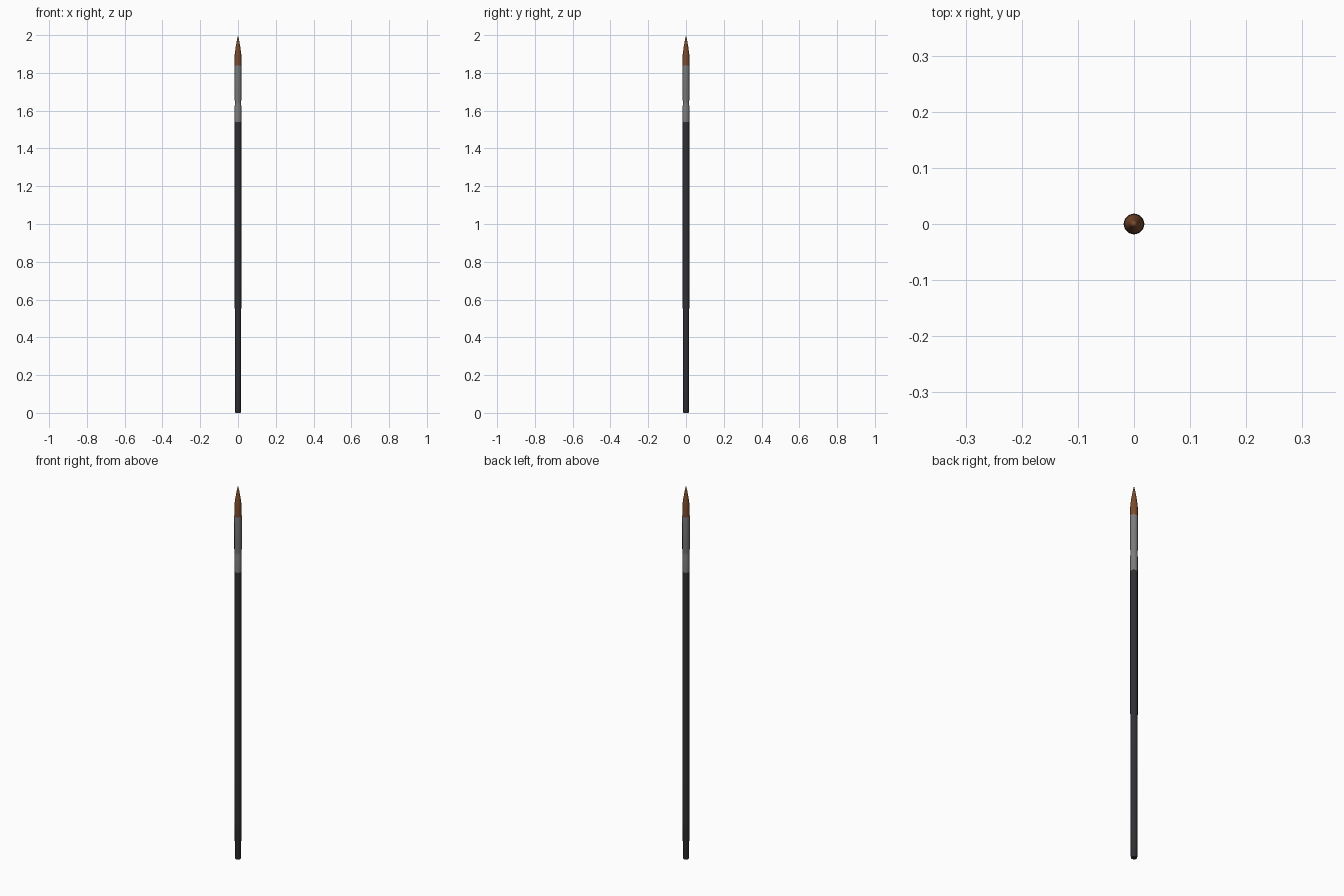
import bpy, bmesh, math

if "Cube" in bpy.data.objects:
    bpy.data.objects.remove(bpy.data.objects["Cube"])

SIDES = 12

def material(name, rgb):
    m = bpy.data.materials.new(name)
    m.diffuse_color = (*rgb, 1)
    m.use_nodes = True
    m.node_tree.nodes["Principled BSDF"].inputs["Base Color"].default_value = m.diffuse_color
    return m

def lathe(name, profile, mat=None):
    """Spin (radius, z) pairs round the z axis; radius 0 makes a point."""
    bm = bmesh.new()
    rings = []
    for r, z in profile:
        if r == 0:
            rings.append([bm.verts.new((0, 0, z))])
        else:
            rings.append([bm.verts.new((r * math.cos(2 * math.pi * i / SIDES),
                                        r * math.sin(2 * math.pi * i / SIDES), z))
                          for i in range(SIDES)])
    for a, b in zip(rings, rings[1:]):
        for i in range(SIDES):
            j = (i + 1) % SIDES
            if len(b) == 1:
                bm.faces.new((a[i], a[j], b[0]))
            else:
                bm.faces.new((a[i], a[j], b[j], b[i]))
    # close flat ends
    bm.faces.new(rings[0][::-1])
    if len(rings[-1]) > 1:
        bm.faces.new(rings[-1])
    bmesh.ops.recalc_face_normals(bm, faces=bm.faces)
    me = bpy.data.meshes.new(name)
    bm.to_mesh(me)
    bm.free()
    ob = bpy.data.objects.new(name, me)
    bpy.context.collection.objects.link(ob)
    if mat:
        me.materials.append(mat)
    bpy.context.view_layer.objects.active = ob
    ob.select_set(True)
    bpy.ops.object.shade_smooth_by_angle(angle=math.radians(35))
    ob.select_set(False)
    return ob

# long, slightly tapered dark handle with an eased butt end
lathe("handle", [(0.0135, 0), (0.0155, 0.006), (0.0165, 0.26),
                 (0.0178, 0.8), (0.0178, 1.545)],
      material("black_lacquer", (0.03, 0.03, 0.035)))

# metal ferrule with a crimped groove
lathe("ferrule", [(0.018, 1.54), (0.018, 1.622), (0.0163, 1.632),
                  (0.0163, 1.648), (0.0183, 1.658), (0.0187, 1.838)],
      material("metal", (0.2, 0.2, 0.2)))

# pointed bristle tuft
lathe("bristles", [(0.0175, 1.83), (0.0182, 1.87), (0.0175, 1.898),
                   (0.0125, 1.935), (0.0065, 1.97), (0, 2.0)],
      material("brown_hair", (0.2, 0.07, 0.025)))
